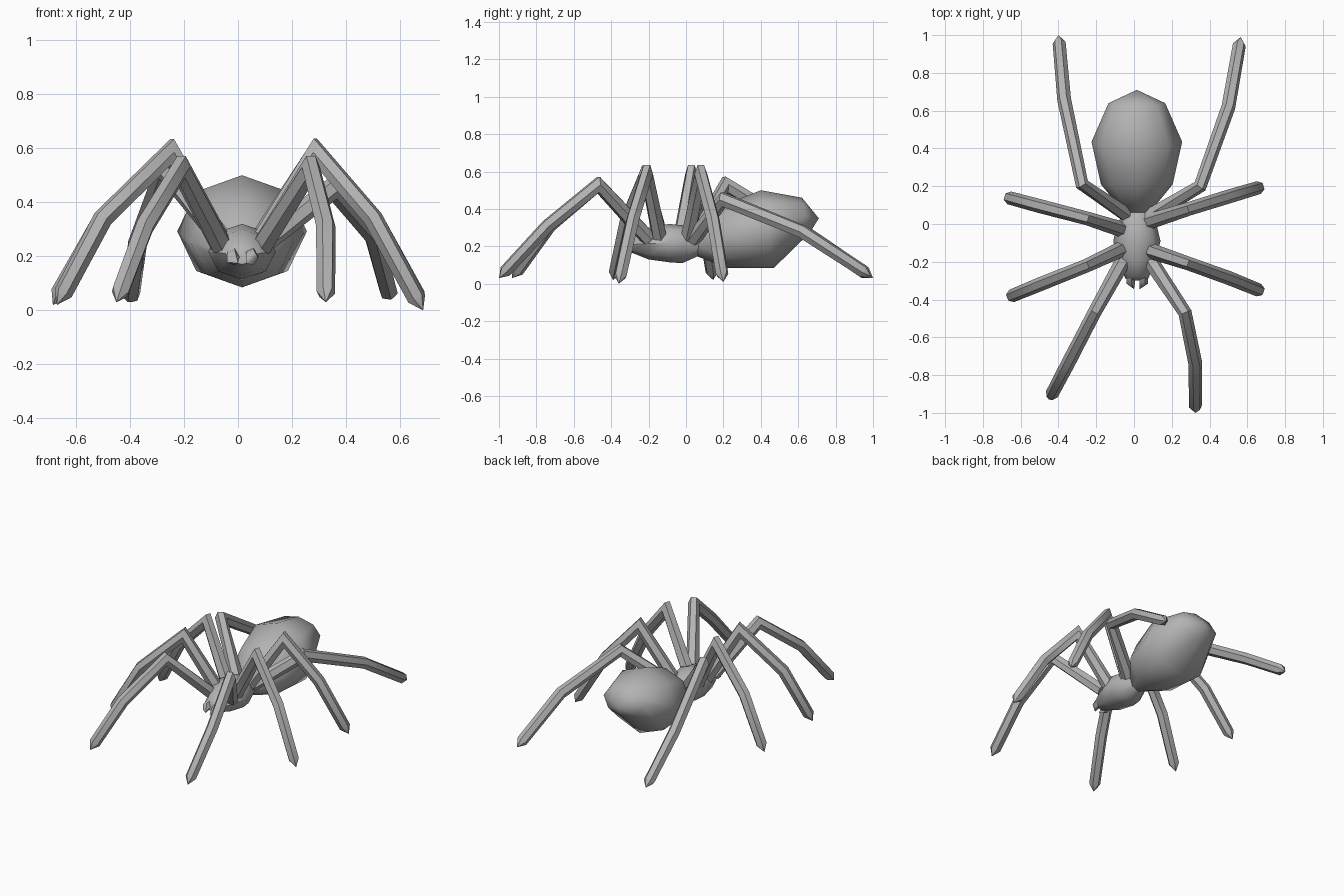
import bpy
import bmesh
import math
from mathutils import Vector

cube = bpy.data.objects.get("Cube")
if cube:
    bpy.data.objects.remove(cube)

# Single matte grey for the whole animal
grey = bpy.data.materials.new("body_grey")
grey.use_nodes = True
grey.diffuse_color = (0.45, 0.45, 0.45, 1)
grey.node_tree.nodes["Principled BSDF"].inputs["Base Color"].default_value = grey.diffuse_color

MID_X = 0.015


def loft(name, rings, start=None, end=None, smooth=50):
    """Skin a list of point rings, closing each end with a point or a flat cap."""
    bm = bmesh.new()
    loops = [[bm.verts.new(p) for p in ring] for ring in rings]
    n = len(loops[0])
    for a, b in zip(loops, loops[1:]):
        for i in range(n):
            j = (i + 1) % n
            bm.faces.new((a[i], a[j], b[j], b[i]))
    for loop, point in ((loops[0], start), (loops[-1], end)):
        if point is None:
            bm.faces.new(loop)
        else:
            tip = bm.verts.new(point)
            for i in range(n):
                bm.faces.new((loop[i], loop[(i + 1) % n], tip))
    bmesh.ops.recalc_face_normals(bm, faces=bm.faces)
    mesh = bpy.data.meshes.new(name)
    bm.to_mesh(mesh)
    bm.free()
    mesh.materials.append(grey)
    obj = bpy.data.objects.new(name, mesh)
    bpy.context.collection.objects.link(obj)
    bpy.ops.object.select_all(action='DESELECT')
    obj.select_set(True)
    bpy.context.view_layer.objects.active = obj
    bpy.ops.object.shade_smooth_by_angle(angle=math.radians(smooth))
    return obj


def body_ring(width, top, bottom, sides=8):
    """Upright oval between a top and a bottom (y, z) point."""
    (ty, tz), (by, bz) = top, bottom
    points = []
    for i in range(sides):
        a = math.tau * i / sides
        t = (1 + math.cos(a)) / 2
        points.append((MID_X + width * math.sin(a), by + (ty - by) * t, bz + (tz - bz) * t))
    return points


# Egg-shaped abdomen
loft("abdomen", [
    body_ring(0.06, (0.05, 0.27), (0.05, 0.15)),
    body_ring(0.19, (0.20, 0.42), (0.22, 0.085)),
    body_ring(0.24, (0.40, 0.50), (0.47, 0.085)),
    body_ring(0.15, (0.62, 0.46), (0.66, 0.27)),
], end=(MID_X, 0.71, 0.35))

# Front body that carries the legs, tapering to the head
loft("thorax", [
    body_ring(0.06, (0.10, 0.26), (0.07, 0.15)),
    body_ring(0.105, (0.01, 0.31), (-0.02, 0.11)),
    body_ring(0.125, (-0.09, 0.32), (-0.09, 0.115)),
    body_ring(0.10, (-0.20, 0.30), (-0.20, 0.13)),
    body_ring(0.06, (-0.28, 0.25), (-0.30, 0.17)),
], end=(MID_X, -0.30, 0.21))

# Small paired fangs
for side, label in ((-1, "right"), (1, "left")):
    base = Vector((MID_X + side * 0.035, -0.27, 0.205))
    ring = [base + Vector((0.025 * math.cos(a), 0, 0.03 * math.sin(a)))
            for a in (math.tau * i / 5 for i in range(5))]
    front = [p + Vector((0, -0.045, -0.01)) for p in ring]
    loft(label + "_fang", [ring, front], end=(MID_X + side * 0.015, -0.345, 0.175))


def leg(name, *path, radii=(0.042, 0.036, 0.037, 0.035), sides=6):
    """Mitred tube through root, knee and shin, ending in a short pointed foot."""
    pts = [Vector(p) for p in path]
    tip = pts[-1]
    pts[-1] = tip + (pts[-2] - tip).normalized() * 0.05
    out = tip - pts[0]
    across = Vector((-out.y, out.x, 0)).normalized()
    rings = []
    for i, p in enumerate(pts):
        before = (p - pts[i - 1]).normalized() if i else (pts[1] - p).normalized()
        after = (pts[i + 1] - p).normalized() if i + 1 < len(pts) else before
        along = (before + after).normalized()
        miter = 1 / max(0.5, along.dot(after))
        u = (across - along * across.dot(along)).normalized()
        v = along.cross(u)
        ring = []
        for k in range(sides):
            a = math.tau * k / sides
            ring.append(p + radii[i] * (u * math.cos(a) + v * math.sin(a) * miter))
        rings.append(ring)
    loft(name, rings, end=tip)


# Legs, front to back: root, knee, shin, tip
leg("left_front_leg", (0.09, -0.20, 0.24), (0.27, -0.47, 0.53), (0.325, -0.74, 0.31), (0.325, -1.0, 0.03))
leg("right_front_leg", (-0.06, -0.20, 0.24), (-0.21, -0.47, 0.53), (-0.345, -0.73, 0.31), (-0.45, -0.93, 0.03))
leg("left_second_leg", (0.08, -0.14, 0.24), (0.29, -0.21, 0.585), (0.50, -0.285, 0.34), (0.685, -0.36, 0.0))
leg("right_second_leg", (-0.06, -0.13, 0.24), (-0.25, -0.22, 0.585), (-0.50, -0.32, 0.34), (-0.67, -0.39, 0.02))
leg("left_third_leg", (0.07, 0.01, 0.24), (0.29, 0.08, 0.585), (0.50, 0.145, 0.34), (0.685, 0.20, 0.01))
leg("right_third_leg", (-0.06, -0.03, 0.24), (-0.25, 0.03, 0.585), (-0.50, 0.095, 0.34), (-0.685, 0.145, 0.02))
leg("left_back_leg", (0.08, 0.04, 0.24), (0.35, 0.20, 0.45), (0.50, 0.62, 0.28), (0.565, 0.99, 0.04))
leg("right_back_leg", (-0.04, 0.05, 0.24), (-0.275, 0.21, 0.53), (-0.37, 0.66, 0.26), (-0.40, 1.0, 0.03))
